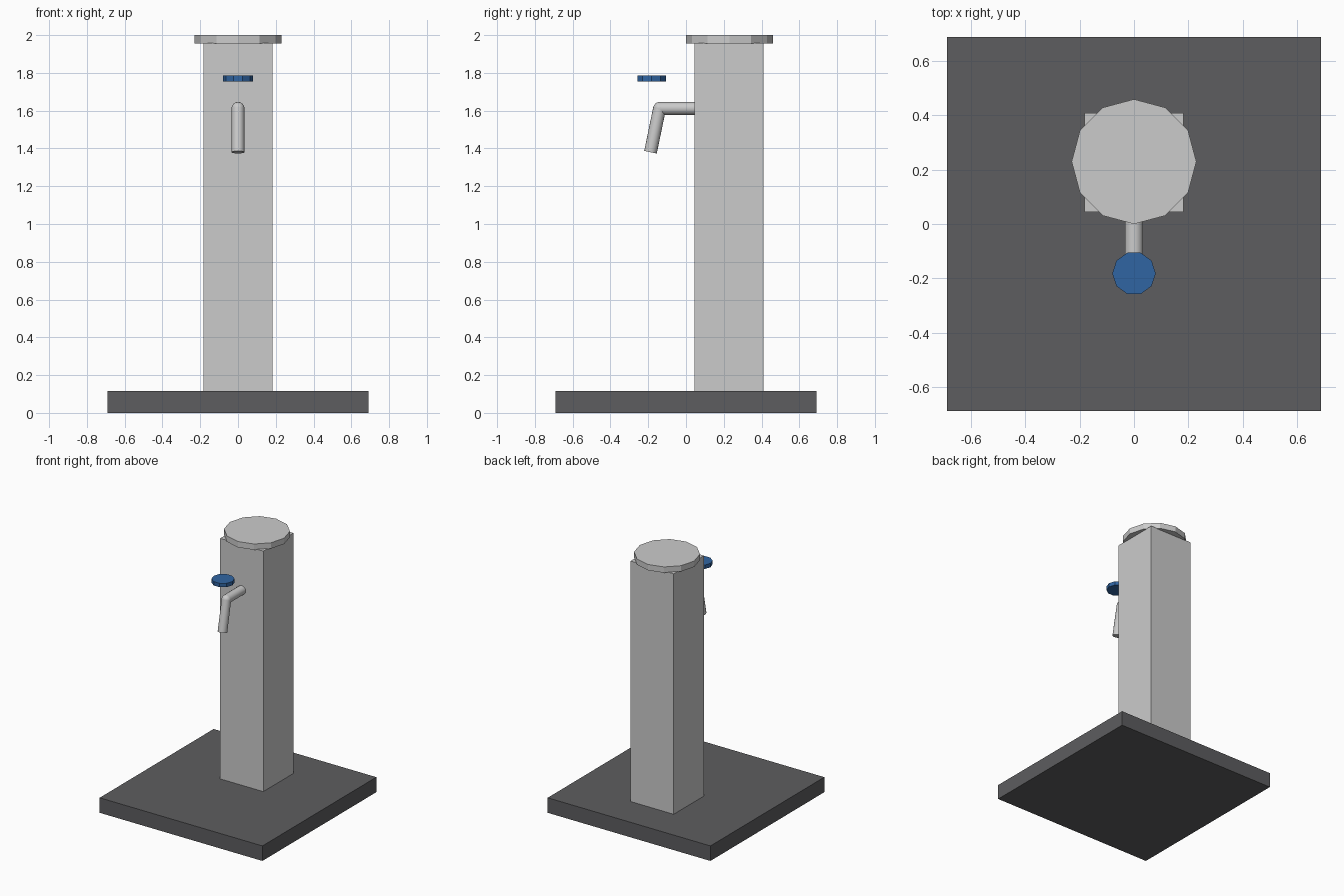
import bpy, bmesh, math
from mathutils import Vector, Matrix

if "Cube" in bpy.data.objects:
    bpy.data.objects.remove(bpy.data.objects["Cube"])


def material(name, rgb):
    m = bpy.data.materials.new(name)
    m.diffuse_color = (*rgb, 1)
    m.use_nodes = True
    m.node_tree.nodes["Principled BSDF"].inputs["Base Color"].default_value = m.diffuse_color
    return m


def finish(name, bm, mat=None):
    me = bpy.data.meshes.new(name)
    bm.to_mesh(me)
    bm.free()
    ob = bpy.data.objects.new(name, me)
    bpy.context.collection.objects.link(ob)
    if mat:
        me.materials.append(mat)
    return ob


def box(name, lo, hi, mat=None):
    lo, hi = Vector(lo), Vector(hi)
    bm = bmesh.new()
    bmesh.ops.create_cube(bm, size=1, matrix=Matrix.Translation((lo + hi) / 2)
                          @ Matrix.Diagonal((*(hi - lo), 1)))
    return finish(name, bm, mat)


def disc(name, y, z0, z1, radius, sides, mat=None):
    # prism with one corner on the +x axis
    bm = bmesh.new()
    ring = [bm.verts.new((radius * math.cos(a), y + radius * math.sin(a), z0))
            for a in (2 * math.pi * i / sides for i in range(sides))]
    face = bm.faces.new(ring)
    ext = bmesh.ops.extrude_face_region(bm, geom=[face], use_keep_orig=True)
    top = [g for g in ext["geom"] if isinstance(g, bmesh.types.BMVert)]
    bmesh.ops.translate(bm, verts=top, vec=(0, 0, z1 - z0))
    bmesh.ops.recalc_face_normals(bm, faces=bm.faces)
    return finish(name, bm, mat)


def tube(bm, a, b, radius, sides=16):
    a, b = Vector(a), Vector(b)
    d = b - a
    bmesh.ops.create_cone(bm, cap_ends=True, segments=sides, radius1=radius,
                          radius2=radius, depth=d.length,
                          matrix=Matrix.Translation((a + b) / 2)
                          @ d.to_track_quat('Z', 'X').to_matrix().to_4x4())


dark = material("dark_stone", (0.11, 0.11, 0.115))
blue = material("blue_handle", (0.03, 0.13, 0.36))

# Ground slab, square post and twelve-sided cap
box("base_slab", (-0.69, -0.69, 0), (0.69, 0.69, 0.115), dark)
box("post", (-0.183, 0.045, 0.115), (0.183, 0.41, 1.958))
disc("post_cap", 0.23, 1.955, 2.0, 0.23, 12)

# Ten-sided tap handle, floating above the spout
disc("tap_handle", -0.182, 1.755, 1.785, 0.08, 10, blue)

# Spout: horizontal pipe, ball elbow, tilted outlet
R = 0.034
elbow = (0, -0.14, 1.612)
bm = bmesh.new()
tube(bm, (0, 0.06, 1.612), elbow, R)
tube(bm, elbow, (0, -0.188, 1.38), R)
bmesh.ops.create_uvsphere(bm, u_segments=16, v_segments=12, radius=R,
                          matrix=Matrix.Translation(elbow)
                          @ Matrix.Rotation(math.pi / 2, 4, 'Y'))
spout = finish("spout", bm)
bpy.context.view_layer.objects.active = spout
spout.select_set(True)
bpy.ops.object.shade_smooth_by_angle(angle=math.radians(40))
